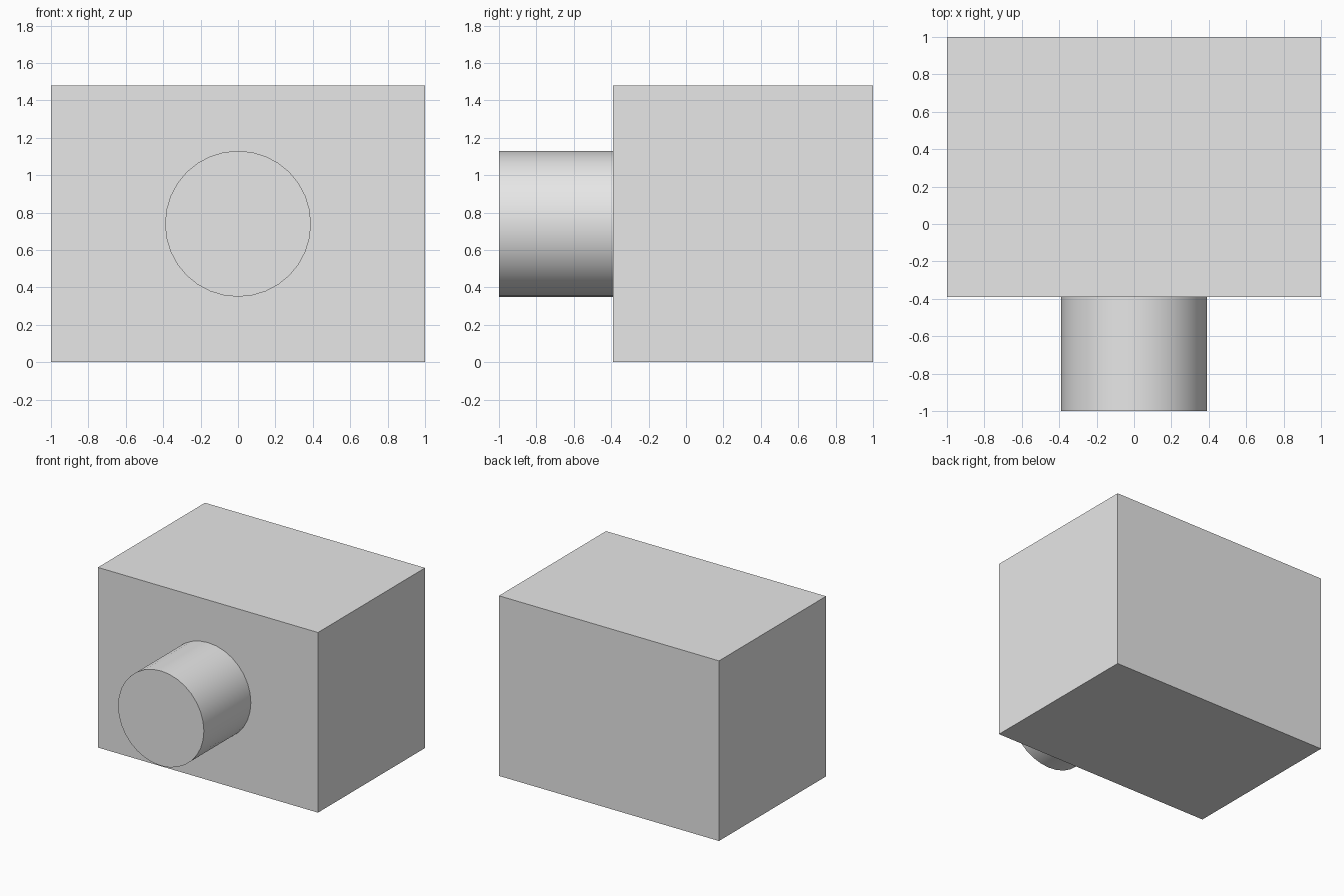
import bpy
import math

default_cube = bpy.data.objects.get("Cube")
if default_cube:
    bpy.data.objects.remove(default_cube, do_unlink=True)

# Overall sizes
WIDTH, HEIGHT = 2.0, 1.48
FRONT, BACK, TIP = -0.39, 1.0, -1.0
RADIUS = 0.39

# Single flat colour
grey = bpy.data.materials.new("light grey")
grey.use_nodes = True
colour = (0.8, 0.8, 0.8, 1.0)
grey.diffuse_color = colour
grey.node_tree.nodes["Principled BSDF"].inputs["Base Color"].default_value = colour


def finish(name):
    obj = bpy.context.object
    obj.name = name
    obj.data.materials.clear()
    obj.data.materials.append(grey)
    return obj


# Box body
bpy.ops.mesh.primitive_cube_add(size=1, location=(0, (FRONT + BACK) / 2, HEIGHT / 2))
body = finish("box_body")
body.scale = (WIDTH, BACK - FRONT, HEIGHT)
bpy.ops.object.transform_apply(location=False, rotation=False, scale=True)

# Round barrel on the front face
bpy.ops.mesh.primitive_cylinder_add(
    vertices=32, radius=RADIUS, depth=FRONT - TIP,
    location=(0, (FRONT + TIP) / 2, HEIGHT / 2), rotation=(math.pi / 2, 0, 0))
finish("front_barrel")
bpy.ops.object.shade_smooth_by_angle(angle=math.radians(30))
